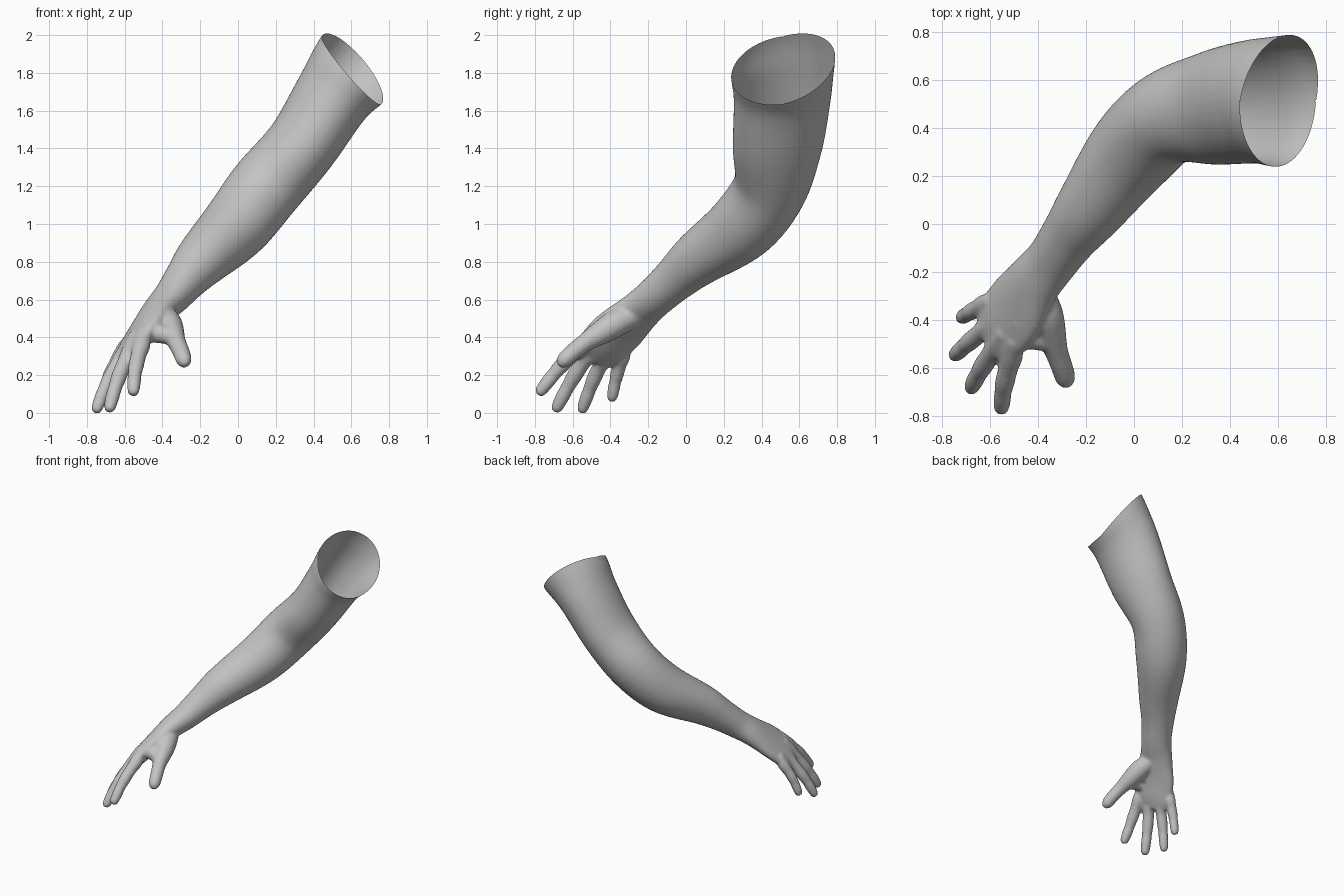
import bpy, bmesh, math
from mathutils import Vector

if "Cube" in bpy.data.objects:
    bpy.data.objects.remove(bpy.data.objects["Cube"], do_unlink=True)

WIDTH_HINT = Vector((0.3, -1.0, 0.1))  # direction across the limb, towards the thumb


def catmull(stations, steps):
    """Smoothly interpolate rows of numbers."""
    rows = [stations[0]] + list(stations) + [stations[-1]]
    result = []
    for i in range(1, len(rows) - 2):
        before, start, end, after = rows[i - 1:i + 3]
        for step in range(steps):
            t = step / steps
            result.append([
                0.5 * (2 * q + (r - p) * t + (2 * p - 5 * q + 4 * r - s) * t ** 2
                       + (3 * q - p - 3 * r + s) * t ** 3)
                for p, q, r, s in zip(before, start, end, after)])
    result.append(list(stations[-1]))
    return result


def loft(bm, stations, sides=40, steps=6):
    """Closed tube through (x, y, z, half width, half depth) stations."""
    rows = catmull(stations, steps)
    centres = [Vector(row[:3]) for row in rows]
    rings = []
    for i, row in enumerate(rows):
        tangent = centres[min(i + 1, len(rows) - 1)] - centres[max(i - 1, 0)]
        tangent.normalize()
        across = (WIDTH_HINT - tangent * WIDTH_HINT.dot(tangent)).normalized()
        depth = tangent.cross(across)
        ring = []
        for k in range(sides):
            angle = math.tau * k / sides
            ring.append(bm.verts.new(centres[i] + across * row[3] * math.cos(angle)
                                     + depth * row[4] * math.sin(angle)))
        rings.append(ring)
    for ring, following in zip(rings, rings[1:]):
        for k in range(sides):
            n = (k + 1) % sides
            bm.faces.new((ring[k], ring[n], following[n], following[k]))
    bm.faces.new(rings[0])
    bm.faces.new(rings[-1])


def tube(bm, points):
    """Round tube through (x, y, z, radius) points."""
    loft(bm, [(*point, point[-1]) for point in points], sides=16, steps=3)


def finger(bm, knuckle, tip, radius, bulge=0.015):
    """Slightly arched, tapered finger with swollen joints and a rounded tip."""
    knuckle, tip = Vector(knuckle), Vector(tip)
    arch = Vector((-0.6, -0.25, 0.65)) * bulge
    profile = [(-0.3, 0.9), (0, 1.15), (0.22, 1.02), (0.45, 1.02), (0.62, 0.9),
               (0.75, 0.92), (0.9, 0.82), (0.97, 0.66), (1.0, 0.3)]
    points = []
    for t, scale in profile:
        point = knuckle.lerp(tip, t) + arch * math.sin(math.pi * max(t, 0))
        points.append((*point, radius * scale))
    tube(bm, points)


bm = bmesh.new()

# Upper arm, elbow, forearm, wrist and palm
loft(bm, [
    (0.74, 0.515, 1.97, 0.285, 0.255),
    (0.605, 0.51, 1.81, 0.275, 0.237),
    (0.50, 0.51, 1.67, 0.26, 0.205),
    (0.337, 0.485, 1.415, 0.24, 0.19),
    (0.145, 0.445, 1.19, 0.198, 0.195),
    (-0.01, 0.30, 0.99, 0.187, 0.183),
    (-0.18, 0.07, 0.82, 0.147, 0.147),
    (-0.27, -0.05, 0.715, 0.122, 0.118),
    (-0.345, -0.155, 0.62, 0.113, 0.098),
    (-0.42, -0.245, 0.54, 0.125, 0.082),
    (-0.495, -0.355, 0.44, 0.155, 0.066),
    (-0.56, -0.445, 0.345, 0.148, 0.056),
    (-0.595, -0.495, 0.285, 0.115, 0.036),
])

# Four fingers, from index to little
for knuckle, tip, radius in [
    ((-0.51, -0.55, 0.36), (-0.555, -0.785, 0.095), 0.041),
    ((-0.57, -0.505, 0.325), (-0.685, -0.695, 0.005), 0.041),
    ((-0.61, -0.43, 0.30), (-0.755, -0.555, 0.0), 0.039),
    ((-0.625, -0.335, 0.30), (-0.725, -0.395, 0.06), 0.036),
]:
    finger(bm, knuckle, tip, radius)

# Thumb with the fleshy base
tube(bm, [
    (-0.40, -0.27, 0.52, 0.06),
    (-0.37, -0.37, 0.475, 0.073),
    (-0.348, -0.45, 0.425, 0.065),
    (-0.325, -0.53, 0.375, 0.05),
    (-0.30, -0.60, 0.32, 0.046),
    (-0.285, -0.65, 0.275, 0.041),
    (-0.278, -0.675, 0.252, 0.018),
])

# Web between the thumb and the index finger
tube(bm, [(-0.49, -0.455, 0.43, 0.055),
          (-0.415, -0.475, 0.42, 0.052),
          (-0.34, -0.49, 0.405, 0.045)])
tube(bm, [(-0.50, -0.40, 0.455, 0.06),
          (-0.43, -0.40, 0.46, 0.062),
          (-0.365, -0.40, 0.465, 0.055)])

bmesh.ops.recalc_face_normals(bm, faces=bm.faces)
mesh = bpy.data.meshes.new("arm")
bm.to_mesh(mesh)
bm.free()
arm = bpy.data.objects.new("arm", mesh)
bpy.context.collection.objects.link(arm)

# Fuse all parts into one skin
remesh = arm.modifiers.new("fuse", "REMESH")
remesh.mode = "VOXEL"
remesh.voxel_size = 0.01
smooth = arm.modifiers.new("soften", "SMOOTH")
smooth.factor = 0.5
smooth.iterations = 8
graph = bpy.context.evaluated_depsgraph_get()
skin = bpy.data.meshes.new_from_object(arm.evaluated_get(graph))
arm.modifiers.clear()
arm.data = skin
skin.name = "arm_skin"

# Cut the shoulder end open, with the rim rising towards the back
rim = Vector((0.6, 0.51, 1.815))
bm = bmesh.new()
bm.from_mesh(skin)
bmesh.ops.bisect_plane(bm, geom=bm.verts[:] + bm.edges[:] + bm.faces[:],
                       plane_co=rim, plane_no=(0, 1, 0))
for side, tilt in ((-1, -0.03), (1, -0.075)):
    faces = [f for f in bm.faces if (f.calc_center_median().y - rim.y) * side > 0]
    edges = {e for f in faces for e in f.edges}
    verts = {v for f in faces for v in f.verts}
    bmesh.ops.bisect_plane(bm, geom=list(verts) + list(edges) + faces, plane_co=rim,
                           plane_no=(0.19, tilt, 0.168), clear_outer=True)
for face in bm.faces:
    face.smooth = True
bm.to_mesh(skin)
bm.free()

# Plain grey skin
grey = bpy.data.materials.new("plain_grey")
grey.use_nodes = True
colour = (0.55, 0.55, 0.55, 1.0)
grey.diffuse_color = colour
grey.node_tree.nodes["Principled BSDF"].inputs["Base Color"].default_value = colour
skin.materials.clear()
skin.materials.append(grey)
